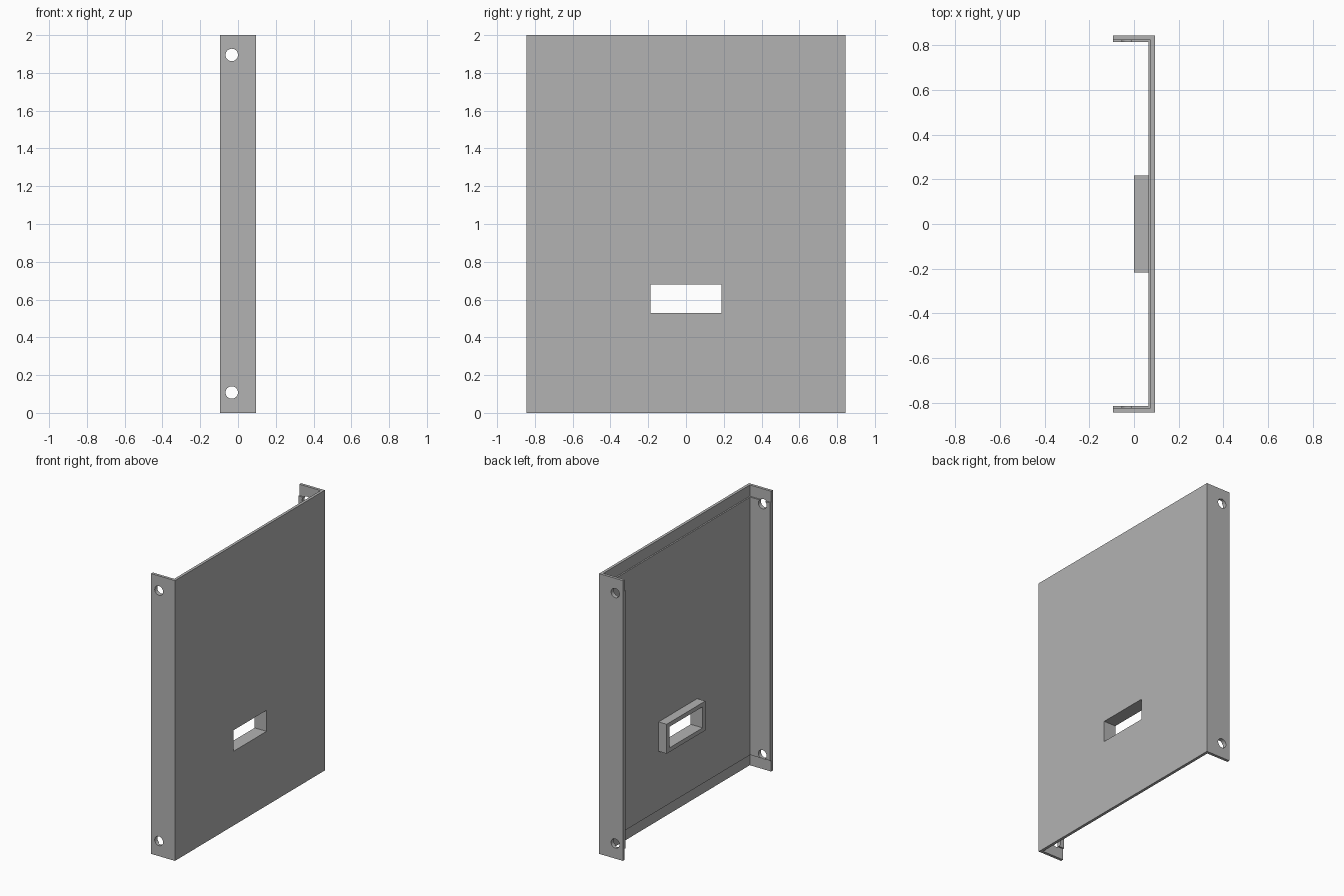
import bpy, bmesh
from mathutils import Matrix, Vector

cube = bpy.data.objects.get("Cube")
if cube:
    bpy.data.objects.remove(cube, do_unlink=True)

grey = bpy.data.materials.new("plain grey")
grey.use_nodes = True
grey.diffuse_color = (0.45, 0.45, 0.45, 1)
grey.node_tree.nodes["Principled BSDF"].inputs["Base Color"].default_value = (0.45, 0.45, 0.45, 1)

X, Y, H = 0.094, 0.845, 2.0      # half depth, half width, height
SHEET, LINER = 0.02, 0.01        # thicknesses of the two layers
WIN_Y, WIN_Z = 0.0, 0.605        # window centre


def finish(name, bm):
    bmesh.ops.recalc_face_normals(bm, faces=bm.faces)
    mesh = bpy.data.meshes.new(name)
    bm.to_mesh(mesh)
    bm.free()
    mesh.materials.append(grey)
    obj = bpy.data.objects.new(name, mesh)
    bpy.context.collection.objects.link(obj)
    return obj


def channel(name, inset, thick, z0, z1):
    """Bent sheet: a C-shaped profile, open toward -x, extruded upward."""
    xo, yo = X - inset, Y - inset
    xi, yi = xo - thick, yo - thick
    profile = [(-X, -yo), (xo, -yo), (xo, yo), (-X, yo),
               (-X, yi), (xi, yi), (xi, -yi), (-X, -yi)]
    bm = bmesh.new()
    face = bm.faces.new([bm.verts.new((x, y, z0)) for x, y in profile])
    top = bmesh.ops.extrude_face_region(bm, geom=[face])["geom"]
    bmesh.ops.translate(bm, vec=(0, 0, z1 - z0),
                        verts=[v for v in top if isinstance(v, bmesh.types.BMVert)])
    return finish(name, bm)


def box(name, centre, size):
    bm = bmesh.new()
    bmesh.ops.create_cube(bm, size=1, matrix=Matrix.Translation(centre) @ Matrix.Diagonal((*size, 1)))
    return finish(name, bm)


def bolt_cutter(name, z):
    """Rod along y that pierces both side flanges."""
    bm = bmesh.new()
    bmesh.ops.create_cone(bm, cap_ends=True, segments=32, radius1=0.033, radius2=0.033, depth=2,
                          matrix=Matrix.Translation((-0.033, 0, z)) @ Matrix.Rotation(1.5707963, 4, 'X'))
    return finish(name, bm)


# Outer sheet, thinner inner liner, and the raised frame behind the window
sheet = channel("outer_panel", 0, SHEET, 0, H)
liner = channel("inner_liner", SHEET, LINER, 0.08, 1.92)
back = X - SHEET - LINER
frame = box("window_frame", Vector((back / 2, WIN_Y, WIN_Z)), (back, 0.435, 0.21))

# Cutters for the window and the bolt holes
window = box("window_cutter", Vector((0.05, WIN_Y, WIN_Z)), (0.3, 0.375, 0.15))
bolts = [bolt_cutter("lower_bolt_cutter", 0.108), bolt_cutter("upper_bolt_cutter", 1.895)]
for cutter in [window, *bolts]:
    cutter.hide_render = True
    cutter.hide_viewport = True
    cutter.display_type = 'WIRE'

for part, cutters in ((sheet, [window, *bolts]), (liner, [window, *bolts]), (frame, [window])):
    for cutter in cutters:
        mod = part.modifiers.new(cutter.name, 'BOOLEAN')
        mod.operation = 'DIFFERENCE'
        mod.solver = 'EXACT'
        mod.object = cutter
